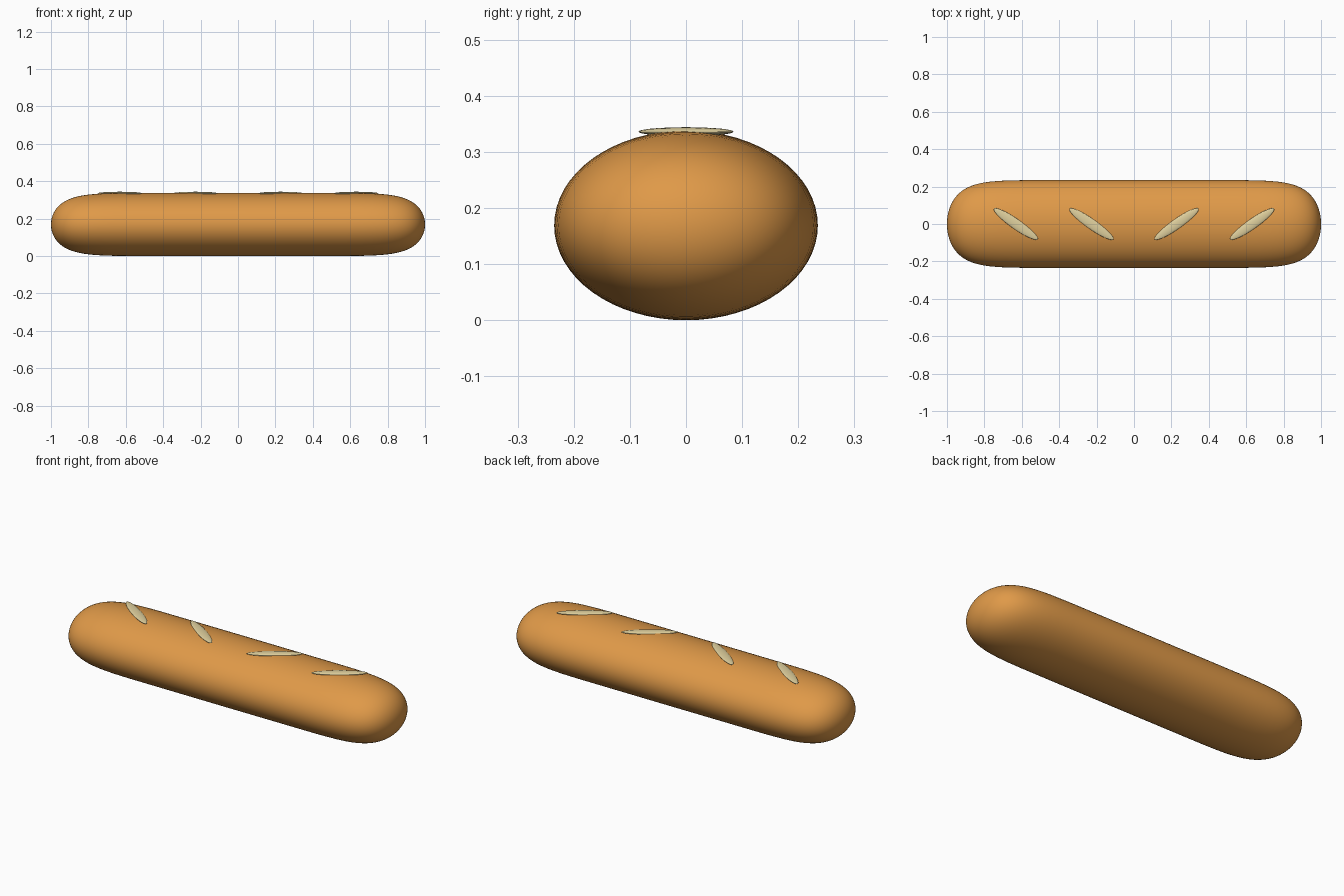
import bpy
import bmesh
import math

cube = bpy.data.objects.get("Cube")
if cube:
    bpy.data.objects.remove(cube, do_unlink=True)


def make_material(name, color):
    mat = bpy.data.materials.new(name)
    mat.use_nodes = True
    mat.diffuse_color = color
    mat.node_tree.nodes["Principled BSDF"].inputs["Base Color"].default_value = color
    return mat


def add_sphere(name, mat, segments, rings):
    """Smooth unit sphere with its poles on the x axis."""
    bm = bmesh.new()
    bmesh.ops.create_uvsphere(bm, u_segments=segments, v_segments=rings, radius=1)
    for v in bm.verts:
        v.co = (v.co.z, v.co.y, -v.co.x)
    for f in bm.faces:
        f.smooth = True
    mesh = bpy.data.meshes.new(name)
    bm.to_mesh(mesh)
    bm.free()
    mesh.materials.append(mat)
    obj = bpy.data.objects.new(name, mesh)
    bpy.context.collection.objects.link(obj)
    return obj


crust = make_material("golden crust", (0.74, 0.32, 0.065, 1))
crumb = make_material("pale crumb", (0.74, 0.63, 0.34, 1))

# Loaf: oval section, long straight body and blunt rounded ends
HALF_WIDTH, HALF_HEIGHT, BLUNT = 0.235, 0.169, 10
loaf = add_sphere("loaf", crust, 64, 48)
for v in loaf.data.vertices:
    radius = math.hypot(v.co.y, v.co.z)
    x = math.copysign(max(0, 1 - radius ** 2) ** (1 / BLUNT), v.co.x)
    if abs(v.co.x) < 0.01:
        x = 0
    v.co = (x, v.co.y * HALF_WIDTH, v.co.z * HALF_HEIGHT)
loaf.location.z = HALF_HEIGHT

# Scored cuts: thin lens shapes on top, the two halves slanting opposite ways
for side, label in ((-1, "right"), (1, "left")):
    for x, place in ((0.228, "inner"), (0.632, "outer")):
        cut = add_sphere(f"{label}_{place}_cut", crumb, 24, 16)
        cut.scale = (0.143, 0.027, 0.008)
        cut.rotation_euler.z = side * math.radians(35)
        cut.location = (side * x, 0, 0.336)
